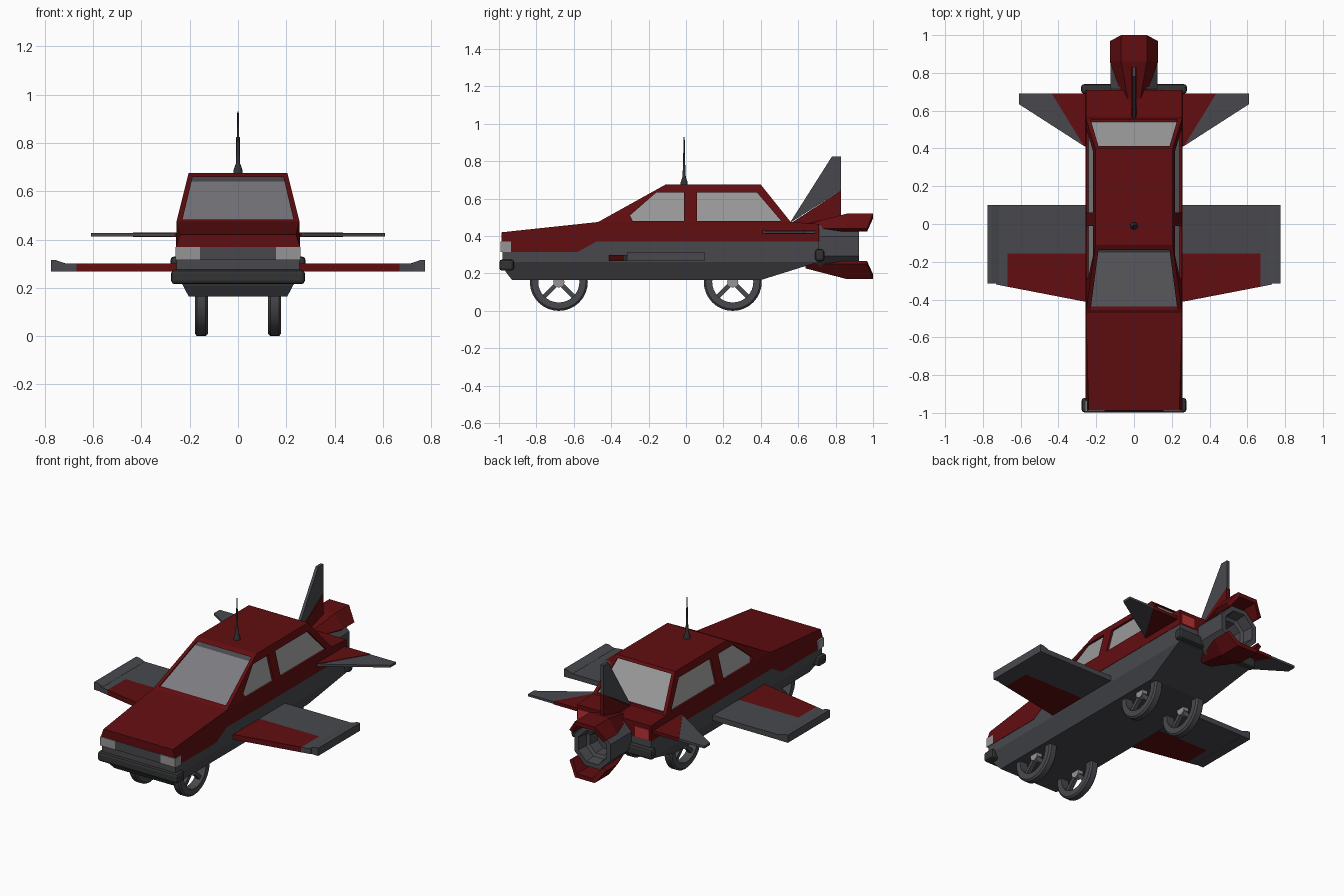
import bpy, bmesh, math
from mathutils import Vector

if "Cube" in bpy.data.objects:
    bpy.data.objects.remove(bpy.data.objects["Cube"])


def material(name, r, g, b):
    m = bpy.data.materials.new(name)
    m.diffuse_color = (r, g, b, 1)
    m.use_nodes = True
    m.node_tree.nodes["Principled BSDF"].inputs["Base Color"].default_value = m.diffuse_color
    return m


RED = material("red_paint", 0.12, 0.004, 0.005)
GREY = material("dark_grey", 0.065, 0.066, 0.075)
BLACK = material("bumper_grey", 0.032, 0.033, 0.034)
GLASS = material("glass", 0.32, 0.32, 0.32)
SCREEN = material("windscreen", 0.2, 0.2, 0.22)
LAMP = material("lamp", 0.3, 0.3, 0.3)
TAIL = material("tail_lamp", 0.5, 0.03, 0.035)


def make(name, verts, faces, mat, mirror=None):
    me = bpy.data.meshes.new(name)
    me.from_pydata(verts, [], faces)
    bm = bmesh.new()
    bm.from_mesh(me)
    bmesh.ops.remove_doubles(bm, verts=bm.verts, dist=1e-5)
    bmesh.ops.recalc_face_normals(bm, faces=bm.faces)
    bm.to_mesh(me)
    bm.free()
    ob = bpy.data.objects.new(name, me)
    bpy.context.collection.objects.link(ob)
    if mat:
        me.materials.append(mat)
    if mirror:
        add_mirror(ob)
    return ob


def add_mirror(ob):
    ob.modifiers.new("mirror", 'MIRROR').use_axis = (True, False, False)


def loft(name, a, b, mat, mirror=None):
    """Solid between two matching outlines."""
    n = len(a)
    faces = [(i, (i + 1) % n, n + (i + 1) % n, n + i) for i in range(n)]
    faces += [tuple(range(n))[::-1], tuple(range(n, 2 * n))]
    return make(name, a + b, faces, mat, mirror)


def hull(name, pts, mat):
    """Side outline of (y, z, half width)."""
    return loft(name, [(-w, y, z) for y, z, w in pts], [(w, y, z) for y, z, w in pts], mat)


def plate(name, pts, axis, lo, hi, mat, mirror=None):
    def at(p, d):
        q = list(p)
        q.insert(axis, d)
        return tuple(q)
    return loft(name, [at(p, lo) for p in pts], [at(p, hi) for p in pts], mat, mirror)


def box(name, x, y, z, mat, mirror=None, bevel=0):
    pts = [(x[0], y[0]), (x[1], y[0]), (x[1], y[1]), (x[0], y[1])]
    ob = plate(name, pts, 2, z[0], z[1], mat, mirror)
    if bevel:
        m = ob.modifiers.new("bevel", 'BEVEL')
        m.width, m.segments = bevel, 2
    return ob


def lathe(name, prof, axis, centre, n, mat, closed=False, turn=0.0):
    """Spin (radius, distance) points about an axis through centre."""
    u, v = [k for k in range(3) if k != axis]
    verts, faces, k = [], [], len(prof)
    for i in range(n):
        t = turn + 2 * math.pi * i / n
        for r, d in prof:
            p = Vector(centre)
            p[axis] += d
            p[u] += r * math.cos(t)
            p[v] += r * math.sin(t)
            verts.append(p[:])
        j = (i + 1) % n
        for s in range(k if closed else k - 1):
            e = (s + 1) % k
            faces.append((i * k + s, i * k + e, j * k + e, j * k + s))
    return make(name, verts, faces, mat)


def smooth(ob):
    bpy.ops.object.select_all(action='DESELECT')
    ob.select_set(True)
    bpy.context.view_layer.objects.active = ob
    bpy.ops.object.shade_smooth_by_angle(angle=math.radians(30))


# Body: tapered floor, grey sill band, red upper shell
def low(z):
    return 0.255 - (0.26 - z) * 0.53


hull("underbody", [(y, z, low(z)) for y, z in
     [(-0.98, 0.26), (-0.965, 0.21), (-0.93, 0.165), (0.40, 0.165), (0.64, 0.24), (0.71, 0.26)]], GREY)
hull("sill_band", [(y, z, 0.255) for y, z in
     [(-0.98, 0.26), (-0.98, 0.315), (-0.58, 0.315), (-0.48, 0.37), (0.71, 0.37), (0.71, 0.26)]], GREY)
hull("upper_body", [(-0.985, 0.315, 0.257), (-0.987, 0.37, 0.257), (-0.987, 0.42, 0.24),
                    (-0.47, 0.475, 0.255), (0.56, 0.475, 0.255), (0.71, 0.465, 0.255),
                    (0.71, 0.37, 0.257), (-0.48, 0.37, 0.257), (-0.58, 0.315, 0.257)], RED)

# Cabin frame with window openings cut through both ways
cabin = hull("cabin_frame", [(-0.47, 0.475, 0.255), (-0.11, 0.675, 0.205),
                             (0.40, 0.675, 0.205), (0.56, 0.475, 0.255)], RED)
cutters = [
    plate("front_window_cut", [(-0.30, 0.51), (-0.285, 0.48), (-0.01, 0.48), (-0.01, 0.632), (-0.16, 0.632)],
          0, -0.4, 0.4, None),
    plate("rear_window_cut", [(0.06, 0.48), (0.51, 0.48), (0.38, 0.632), (0.06, 0.632)], 0, -0.4, 0.4, None),
    plate("screen_cut", [(-0.23, 0.483), (0.23, 0.483), (0.188, 0.66), (-0.188, 0.66)], 1, -0.8, 0.8, None)]
bpy.context.view_layer.objects.active = cabin
for c in cutters:
    m = cabin.modifiers.new("cut", 'BOOLEAN')
    m.operation, m.solver, m.object = 'DIFFERENCE', 'EXACT', c
    bpy.ops.object.modifier_apply(modifier=m.name)
    bpy.data.objects.remove(c)

# Recessed glass, with tinted windscreen and sun strip
glass = hull("window_glass", [(-0.452, 0.475, 0.243), (-0.152, 0.64, 0.20), (-0.105, 0.666, 0.193),
                              (0.395, 0.666, 0.193), (0.545, 0.475, 0.243)], GLASS)
glass.data.materials.append(SCREEN)
glass.data.materials.append(GREY)
glass.data.polygons[0].material_index = 1
glass.data.polygons[1].material_index = 2

# Lamps, grille, bumpers
box("headlamp", (0.157, 0.259), (-0.992, -0.935), (0.315, 0.37), LAMP, True)
box("grille", (-0.157, 0.157), (-0.990, -0.94), (0.315, 0.37), GREY)
box("tail_lamp", (0.15, 0.245), (0.69, 0.716), (0.375, 0.44), TAIL, True)
box("front_bumper", (-0.277, 0.277), (-0.998, -0.92), (0.215, 0.275), BLACK, bevel=0.015)
box("rear_bumper", (-0.28, 0.28), (0.69, 0.74), (0.265, 0.33), BLACK, bevel=0.015)

# Wheels: open ring, hub and four crossing spokes
for end, y in (("front", -0.68), ("rear", 0.25)):
    c = (0.152, y, 0.155)
    tyre = lathe(end + "_tyre", [(0.11, -0.027), (0.145, -0.027), (0.155, -0.018), (0.155, 0.018),
                                 (0.145, 0.027), (0.11, 0.027)], 0, c, 32, GREY, True)
    smooth(tyre)
    hub = lathe(end + "_hub", [(0, -0.018), (0.03, -0.018), (0.03, 0.018), (0, 0.018)], 0, c, 16, LAMP)
    parts = [tyre, hub]
    for k in range(4):
        t = math.pi / 4 + k * math.pi / 2
        d, s = Vector((math.cos(t), math.sin(t))), Vector((-math.sin(t), math.cos(t))) * 0.012
        o = Vector(c[1:])
        quad = [tuple(o + d * r + s * q) for r, q in ((0.02, 1), (0.115, 1), (0.115, -1), (0.02, -1))]
        parts.append(plate(end + "_spoke", quad, 0, c[0] - 0.012, c[0] + 0.012, GREY))
    for p in parts:
        add_mirror(p)

# Main wings with upturned tips
plate("wing_red_panel", [(0.24, -0.415), (0.67, -0.332), (0.67, -0.155), (0.24, -0.155)], 2, 0.268, 0.3, RED, True)
plate("wing_grey_panel", [(0.24, 0.1), (0.73, 0.1), (0.73, -0.32), (0.67, -0.332), (0.67, -0.155),
                          (0.24, -0.155)], 2, 0.268, 0.3, GREY, True)
plate("wing_tip", [(0.715, 0.267), (0.775, 0.267), (0.775, 0.315), (0.755, 0.315), (0.715, 0.301)],
      1, -0.315, 0.1, GREY, True)

# Tailplanes and upright fin
plate("tailplane_root", [(0.24, 0.40), (0.265, 0.413), (0.435, 0.69), (0.24, 0.69)], 2, 0.41, 0.43, RED, True)
plate("tailplane_tip", [(0.265, 0.413), (0.61, 0.635), (0.61, 0.69), (0.435, 0.69)], 2, 0.413, 0.427, GREY, True)
plate("fin_base", [(0.555, 0.465), (0.83, 0.645), (0.83, 0.50), (0.70, 0.455)], 0, -0.012, 0.012, RED)
plate("fin_tip", [(0.555, 0.47), (0.78, 0.825), (0.83, 0.825), (0.83, 0.645)], 0, -0.009, 0.009, GREY)

# Eight-sided thruster with hollow nozzle
lathe("thruster", [(0, 0.64), (0.10, 0.64), (0.135, 0.72), (0.135, 0.925), (0.105, 0.925), (0.095, 0.86),
                   (0.075, 0.85), (0.07, 0.78), (0, 0.78)], 1, (0, 0, 0.345), 8, GREY, turn=math.pi / 8)

# Angled flaps above and below the nozzle
for name, f in (("upper_flap", 1), ("lower_flap", -1)):
    rows = [((0.05, 0.64, 0.095), (0.03, 0.64, 0.118)),
            ((0.128, 0.86, 0.095), (0.068, 0.86, 0.175)),
            ((0.128, 0.968, 0.095), (0.068, 1.0, 0.175))]
    verts = []
    for (ax, ay, az), (bx, by, bz) in rows:
        verts += [(x, y, 0.345 + f * z) for x, y, z in
                  ((-ax, ay, az), (-bx, by, bz), (bx, by, bz), (ax, ay, az))]
    faces = [(r * 4 + i, r * 4 + i + 1, r * 4 + i + 5, r * 4 + i + 4) for r in range(2) for i in range(3)]
    flap = make(name, verts, faces, RED)
    if flap.data.polygons[1].normal.z * f < 0:
        flap.data.flip_normals()
    s = flap.modifiers.new("thickness", 'SOLIDIFY')
    s.thickness, s.offset = 0.028, -1

# Roof aerial
smooth(lathe("aerial", [(0, 0.665), (0.02, 0.67), (0.018, 0.69), (0.009, 0.715), (0.006, 0.78),
                        (0.003, 0.93), (0, 0.93)], 2, (0, -0.01, 0), 16, BLACK))
